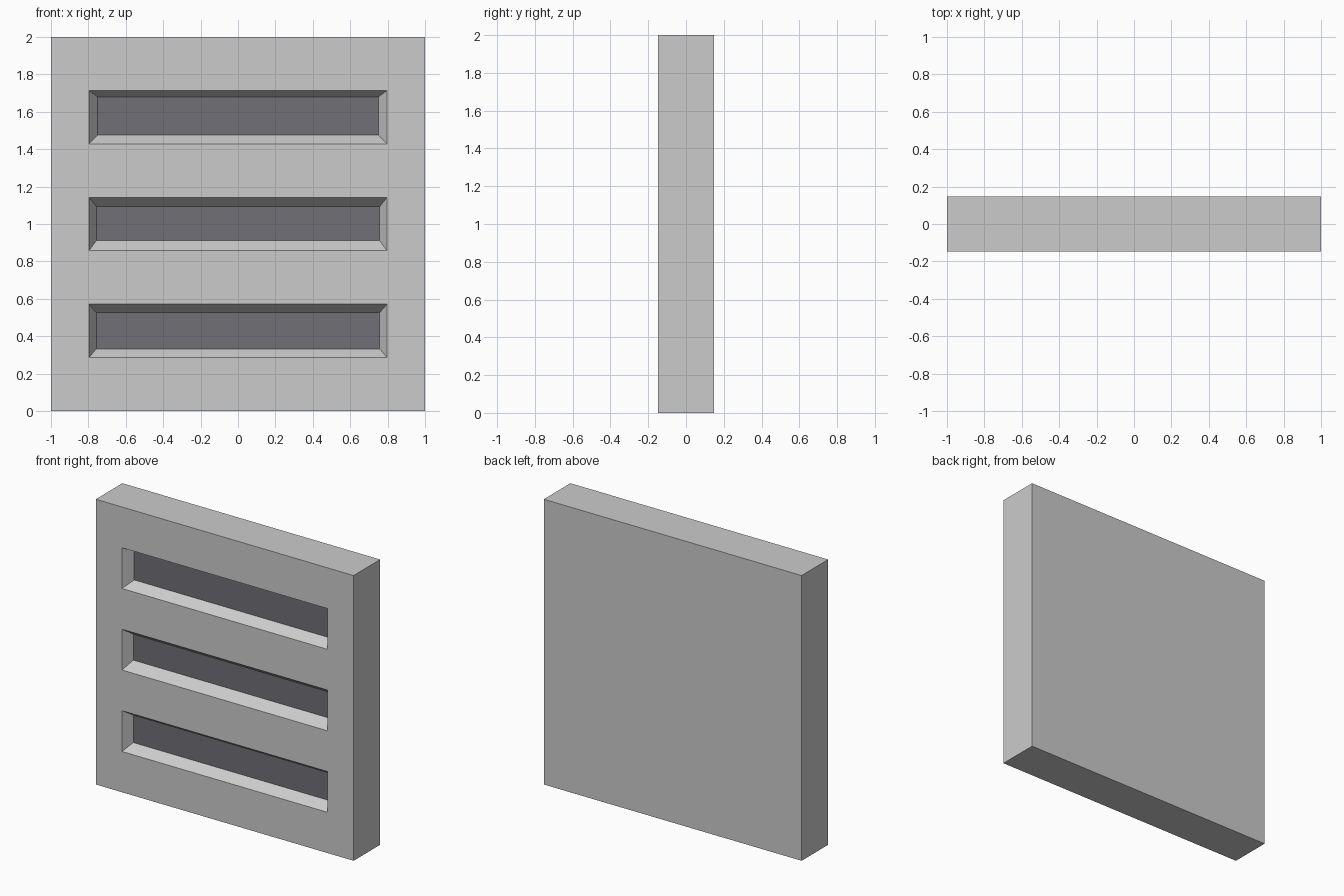
import bpy, bmesh
from mathutils import Vector

if "Cube" in bpy.data.objects:
    bpy.data.objects.remove(bpy.data.objects["Cube"])

HALF_Y = 0.147
SLOT_DEPTH = 0.068
XS = [-1, -0.797, 0.797, 1]
ZS = [2 * i / 7 for i in range(8)]
# slot row: floor half width, floor bottom, floor top
SLOTS = {1: (0.757, 0.333, 0.526), 3: (0.757, 0.911, 1.093), 5: (0.75, 1.475, 1.679)}

# materials: plain body and dark slot floors
body_mat = bpy.data.materials.new("body_grey")
body_mat.diffuse_color = (0.8, 0.8, 0.8, 1)
body_mat.use_nodes = True
body_mat.node_tree.nodes["Principled BSDF"].inputs["Base Color"].default_value = body_mat.diffuse_color
dark_mat = bpy.data.materials.new("slot_dark")
dark_mat.diffuse_color = (0.16, 0.16, 0.18, 1)
dark_mat.use_nodes = True
dark_mat.node_tree.nodes["Principled BSDF"].inputs["Base Color"].default_value = dark_mat.diffuse_color

bm = bmesh.new()

# front face as a grid, one cell per slot
grid = [[bm.verts.new((x, -HALF_Y, z)) for x in XS] for z in ZS]
cells = {}
for r in range(len(ZS) - 1):
    for c in range(len(XS) - 1):
        cells[r, c] = bm.faces.new((grid[r][c], grid[r][c + 1],
                                    grid[r + 1][c + 1], grid[r + 1][c]))

# sides and back
rim = [e for e in bm.edges if e.is_boundary]
ext = bmesh.ops.extrude_edge_only(bm, edges=rim)["geom"]
back_verts = [g for g in ext if isinstance(g, bmesh.types.BMVert)]
bmesh.ops.translate(bm, verts=back_verts, vec=Vector((0, 2 * HALF_Y, 0)))
bmesh.ops.holes_fill(bm, edges=[e for e in bm.edges if e.is_boundary], sides=0)

# recessed slots with tapered walls
for row, (half_w, low, high) in SLOTS.items():
    mid = (ZS[row] + ZS[row + 1]) / 2
    floor = bmesh.ops.extrude_discrete_faces(bm, faces=[cells[row, 1]])["faces"][0]
    floor.material_index = 1
    for v in floor.verts:
        v.co = (half_w if v.co.x > 0 else -half_w,
                -HALF_Y + SLOT_DEPTH,
                high if v.co.z > mid else low)

bmesh.ops.recalc_face_normals(bm, faces=bm.faces)
mesh = bpy.data.meshes.new("slotted_panel")
bm.to_mesh(mesh)
bm.free()
mesh.materials.append(body_mat)
mesh.materials.append(dark_mat)
panel = bpy.data.objects.new("slotted_panel", mesh)
bpy.context.collection.objects.link(panel)
